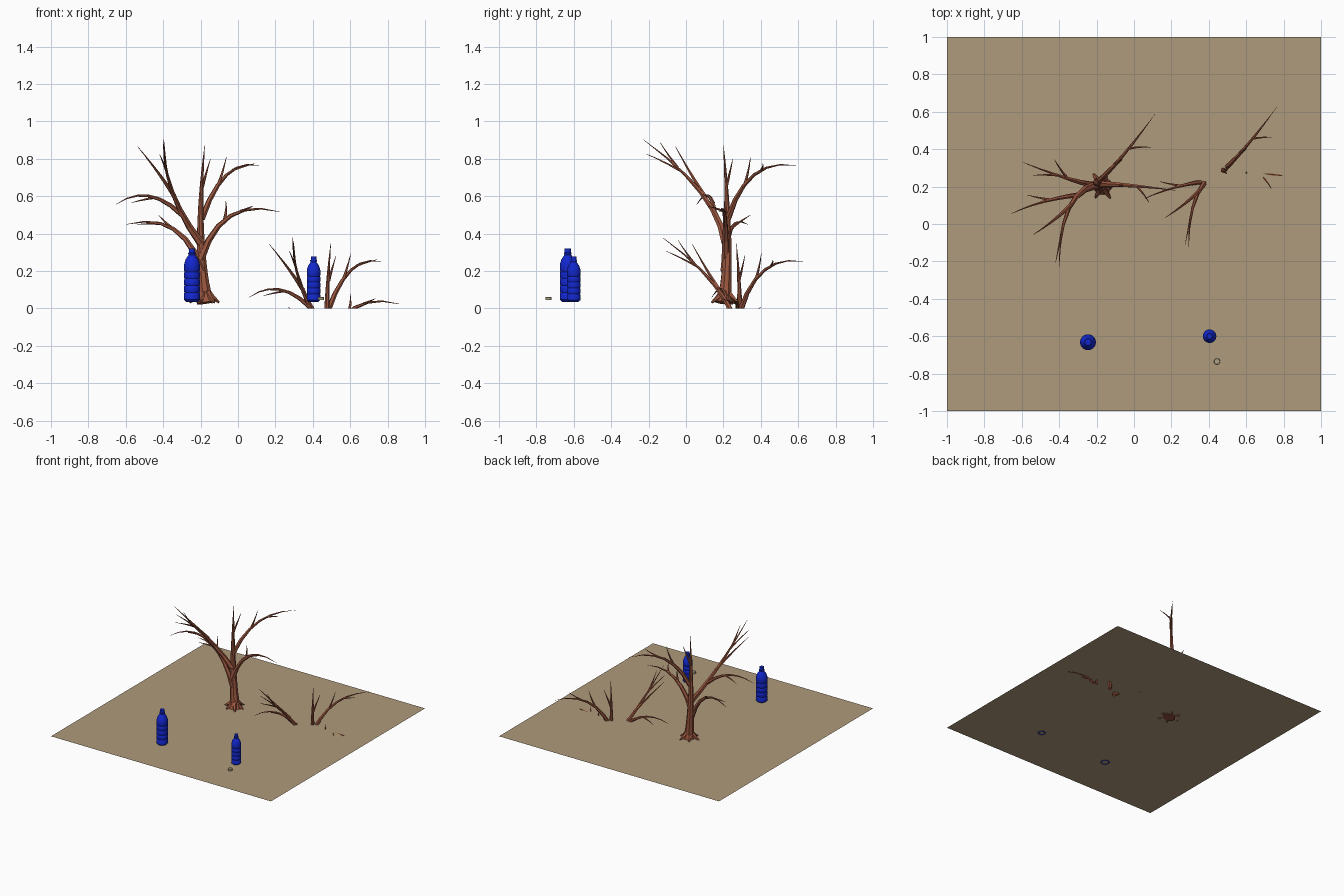
import bpy, bmesh, math
from mathutils import Vector, Matrix

if "Cube" in bpy.data.objects:
    bpy.data.objects.remove(bpy.data.objects["Cube"])


def material(name, rgb):
    m = bpy.data.materials.new(name)
    m.diffuse_color = (*rgb, 1)
    m.use_nodes = True
    m.node_tree.nodes["Principled BSDF"].inputs["Base Color"].default_value = m.diffuse_color
    return m


SAND = material("sand", (0.43, 0.325, 0.20))
BARK = material("red_brown_bark", (0.33, 0.095, 0.05))
BLUE = material("blue_plastic", (0.006, 0.02, 0.62))
CAP = material("tan_cap", (0.42, 0.36, 0.23))


def finish(bm, name, mat):
    bmesh.ops.recalc_face_normals(bm, faces=bm.faces)
    me = bpy.data.meshes.new(name)
    bm.to_mesh(me)
    bm.free()
    me.materials.append(mat)
    ob = bpy.data.objects.new(name, me)
    bpy.context.collection.objects.link(ob)
    return ob


def arc(start, mid, tip):
    """Parabola through three points, as a function of t."""
    a, b, c = Vector(start), Vector(mid), Vector(tip)
    return lambda t: a * (1 - t) * (1 - 2 * t) + b * 4 * t * (1 - t) + c * t * (2 * t - 1)


def tube(bm, curve, radius, steps, sides):
    """Tapered tube along curve(t) with radius(t)."""
    rings = []
    for i in range(steps + 1):
        t = i / steps
        d = (curve(t + .01) - curve(t - .01)).normalized()
        ref = Vector((.3, .95, 0)) if abs(d.y) < .8 else Vector((1, 0, .2))
        u = d.cross(ref).normalized()
        v = d.cross(u)
        angles = [2 * math.pi * k / sides for k in range(sides)]
        rings.append([bm.verts.new(curve(t) + radius(t) * (u * math.cos(a) + v * math.sin(a)))
                      for a in angles])
    for a, b in zip(rings, rings[1:]):
        for k in range(sides):
            j = (k + 1) % sides
            bm.faces.new((a[k], a[j], b[j], b[k]))
    bm.faces.new(rings[0])
    bm.faces.new(rings[-1])


def taper(r):
    return lambda t: r * (1 - t) + .001


def limb(bm, r, start, mid, tip, twigs=()):
    """Curved limb; each twig leaves it at fraction t and ends at a point."""
    curve = arc(start, mid, tip)
    tube(bm, curve, taper(r), 6, 6)
    for t, end in twigs:
        a, b = curve(t), Vector(end)
        bend = a.lerp(b, .5) + (curve(t + .1) - a) * .12
        tube(bm, arc(a, bend, b), taper(max(.6 * r * (1 - t) + .002, .006)), 3, 5)


def bare_tree(name, matrix=None):
    bm = bmesh.new()
    # trunk, flared at the foot
    trunk = arc((-.17, .205, .03), (-.2, .222, .42), (-.178, .2, .87))
    tube(bm, trunk, lambda t: .034 * (1 - t) ** .9 + .018 * math.exp(-22 * t) + .001, 14, 8)
    # roots spread round the foot
    foot = Vector((-.175, .207, .1))
    for k in range(6):
        a = math.radians(60 * k + 5)
        reach = .075 + .01 * (k % 2)
        tip = foot + Vector((reach * math.cos(a), reach * math.sin(a), -.068))
        tube(bm, arc(foot, foot.lerp(tip, .55) - Vector((0, 0, .006)), tip),
             lambda t: .022 - .016 * t, 2, 5)
    # right rear limb
    limb(bm, .016, (-.193, .225, .48), (-.06, .365, .715), (.112, .587, .765),
         [(.35, (-.062, .345, .81)), (.6, (.09, .41, .775))])
    # right lower limb
    limb(bm, .02, (-.2, .21, .26), (-.04, .207, .495), (.222, .18, .517),
         [(.42, (-.065, .205, .575)), (.62, (.08, .115, .548))])
    # left front limb with its long fork
    limb(bm, .021, (-.2, .21, .35), (-.35, .08, .62), (-.4, -.227, .902),
         [(.7, (-.42, -.21, .825)), (.74, (-.395, -.14, .89))])
    limb(bm, .012, (-.34, .1, .6), (-.43, .02, .73), (-.537, -.056, .866))
    # left spreading limb
    limb(bm, .013, (-.3, .155, .5), (-.48, .12, .602), (-.655, .056, .555),
         [(.4, (-.57, .155, .565))])
    # left lower limb
    limb(bm, .02, (-.19, .205, .2), (-.345, .24, .425), (-.595, .33, .45),
         [(.52, (-.425, .345, .5)), (.65, (-.54, .26, .45))])
    # twig near the top
    limb(bm, .008, (-.19, .215, .65), (-.168, .235, .73), (-.147, .25, .8))
    # half-buried copy: keep only what rises above the base level
    if matrix:
        bm.transform(matrix)
        bmesh.ops.bisect_plane(bm, geom=bm.verts[:] + bm.edges[:] + bm.faces[:],
                               plane_co=(0, 0, 0), plane_no=(0, 0, 1), clear_inner=True)
    return finish(bm, name, BARK)


def lathe(name, profile, loc, scale, mat, sides=24):
    bm = bmesh.new()
    vs = [bm.verts.new((r, 0, z)) for r, z in profile]
    es = [bm.edges.new(p) for p in zip(vs, vs[1:])]
    bmesh.ops.spin(bm, geom=vs + es, cent=(0, 0, 0), axis=(0, 0, 1),
                   angle=2 * math.pi, steps=sides)
    bmesh.ops.remove_doubles(bm, verts=bm.verts, dist=1e-5)
    bm.transform(Matrix.Translation(loc) @ Matrix.Scale(scale, 4))
    ob = finish(bm, name, mat)
    bpy.ops.object.select_all(action='DESELECT')
    ob.select_set(True)
    bpy.context.view_layer.objects.active = ob
    bpy.ops.object.shade_smooth_by_angle(angle=math.radians(35))


# ground sheet
bm = bmesh.new()
bmesh.ops.create_grid(bm, x_segments=1, y_segments=1, size=1)
bm.transform(Matrix.Translation((0, 0, .038)))
finish(bm, "ground_sheet", SAND)

# standing tree and the sunken, slightly smaller one
bare_tree("bare_tree")
bare_tree("sunken_tree", Matrix.Translation((.66, .085, -.452)) @ Matrix.Scale(.92, 4))

# bottles: hollowed foot, ribbed body, shoulder, collar and neck
bottle = [(0, .008), (.024, .006), (.03, 0), (.0425, .012)]
for k in range(4):
    z = .045 + .037 * k
    bottle += [(.0425, z), (.0395, z + .005), (.0425, z + .01)]
bottle += [(.0425, .2), (.035, .226), (.018, .252), (.021, .257), (.021, .262),
           (.0172, .264), (.0172, .285), (0, .285)]
lathe("large_bottle", bottle, (-.246, -.632, .035), 1, BLUE)
lathe("small_bottle", bottle, (.404, -.6, .035), .85, BLUE)

# loose bottle cap
lathe("loose_cap", [(0, .002), (.015, 0), (.017, 0), (.017, .014), (.015, .016), (0, .016)],
      (.444, -.735, .044), 1, CAP, 16)
